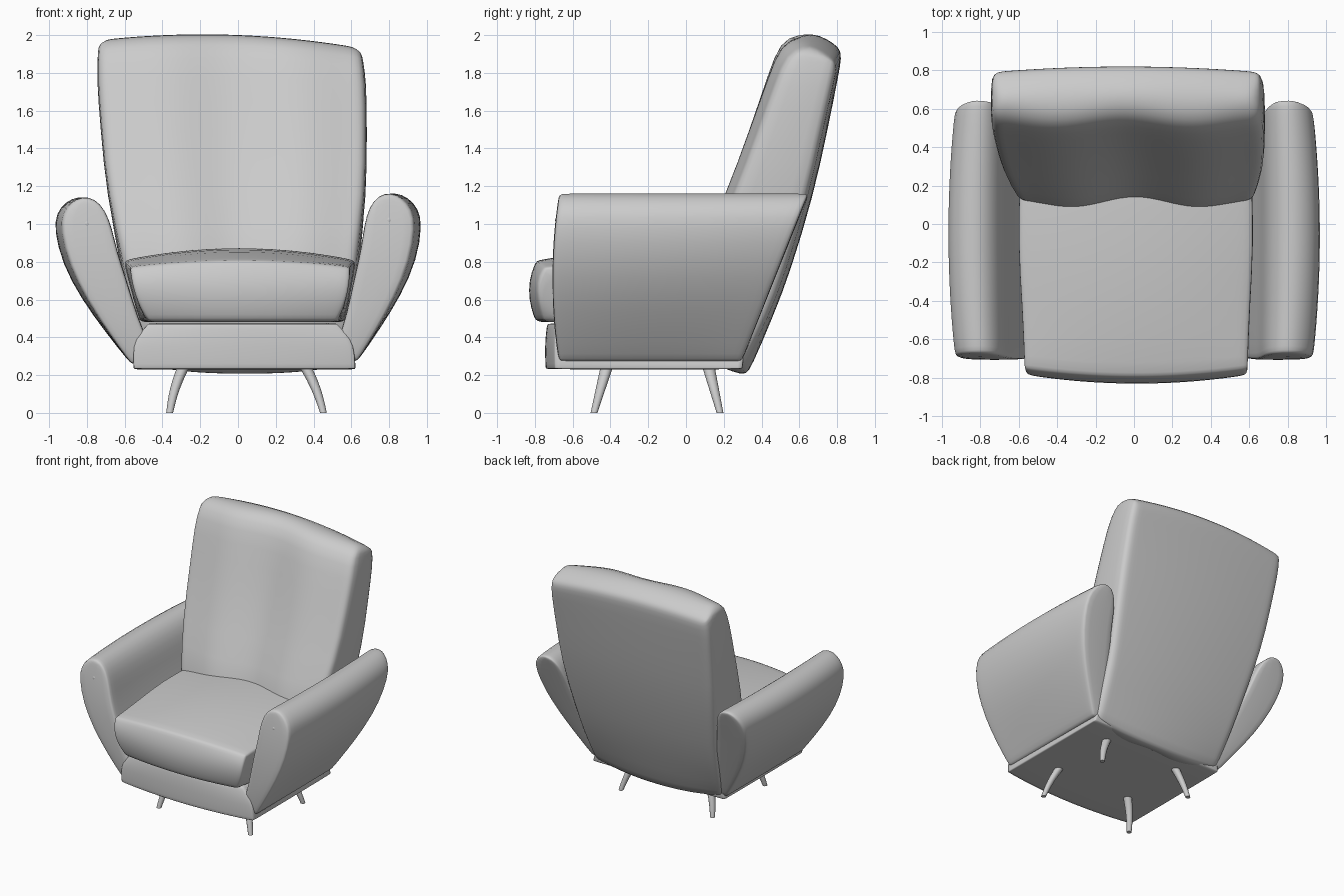
import bpy, bmesh, math
from mathutils import Vector

if "Cube" in bpy.data.objects:
    bpy.data.objects.remove(bpy.data.objects["Cube"])


def clamp(v):
    return max(0.0, min(1.0, v))


def sweep(name, prof, steps, fn, bevel=0.0, lean=True):
    """Sweep a closed profile (even point count) through u = -1..1, capping both ends with quads."""
    bm = bmesh.new()
    n = len(prof)
    rings = []
    for k in range(steps + 1):
        u = -1 + 2 * k / steps
        ring = []
        for i, p in enumerate(prof):
            x, y, z = fn(p, u, i)
            if lean:
                x += 0.045 * (1 - z)      # whole chair leans slightly to one side
            ring.append(bm.verts.new((x, y, z)))
        rings.append(ring)
    for a, b in zip(rings, rings[1:]):
        for i in range(n):
            j = (i + 1) % n
            bm.faces.new((a[i], a[j], b[j], b[i]))
    for r in (rings[0], rings[-1]):
        for i in range(n // 2 - 1):
            bm.faces.new((r[i], r[i + 1], r[n - 2 - i], r[n - 1 - i]))
    bmesh.ops.recalc_face_normals(bm, faces=bm.faces)
    for f in bm.faces:
        f.smooth = True
    me = bpy.data.meshes.new(name)
    bm.to_mesh(me)
    bm.free()
    ob = bpy.data.objects.new(name, me)
    bpy.context.collection.objects.link(ob)
    if bevel:
        b = ob.modifiers.new("Bevel", 'BEVEL')
        b.width, b.segments = bevel, 2
        b.limit_method, b.angle_limit = 'ANGLE', math.radians(48)
        s = ob.modifiers.new("Smooth", 'SUBSURF')
        s.levels = s.render_levels = 1
    return ob


# Backrest: side profile (y, z, half width) swept across x, with two soft lobes in front
back = [(0.15, 0.24, .58), (0.06, 0.60, .60), (0.05, 0.80, .62), (0.21, 1.16, .69),
        (0.335, 1.50, .705), (0.435, 1.80, .715), (0.495, 1.965, .70), (0.59, 2.008, .69),
        (0.71, 2.0, .69), (0.83, 1.925, .70), (0.81, 1.80, .715), (0.75, 1.50, .705),
        (0.675, 1.15, .69), (0.55, 0.74, .63), (0.465, 0.52, .61), (0.325, 0.19, .58)]


def back_fn(p, u, i):
    y, z, w = p
    x = u * w
    top = clamp((z - 1.5) / 0.45)
    if i < 8:
        y += 0.025 * (1 + math.cos(2 * math.pi * u)) * (1 - 0.25 * top)
    else:
        y -= 0.03 * u * u
    z += top * (-0.05 * u * u - 0.03 * x)
    if z < 0.3:
        z += 0.05 * u * u
    return x, y, z


sweep("backrest", back, 16, back_fn, 0.045)

# Seat cushion: crowned top and rounded nose
seat = [(-0.80, 0.485, .50), (-0.832, 0.60, .56), (-0.832, 0.70, .585), (-0.795, 0.81, .59),
        (-0.45, 0.855, .60), (-0.1, 0.875, .625), (0.28, 0.87, .61),
        (0.28, 0.48, .55), (-0.1, 0.48, .54), (-0.45, 0.48, .53),
        (-0.60, 0.48, .52), (-0.66, 0.48, .51), (-0.71, 0.48, .505), (-0.75, 0.48, .50)]


def seat_fn(p, u, i):
    y, z, w = p
    if y < -0.7:
        y += 0.045 * u * u
    if z > 0.75:
        z -= (0.035 if y < -0.7 else 0.065) * u * u
    return u * w, y, z


sweep("seat_cushion", seat, 14, seat_fn, 0.025)

# Base frame with bowed front rail
base = [(-0.745, 0.23, .59), (-0.747, 0.36, .59), (-0.742, 0.42, .55), (-0.735, 0.475, .50),
        (0.30, 0.475, .48), (0.31, 0.42, .52), (0.31, 0.36, .56), (0.30, 0.23, .59)]


def base_fn(p, u, i):
    y, z, w = p
    if y < 0:
        y += 0.05 * u * u
    return u * w, y, z


sweep("base_frame", base, 12, base_fn, 0.012)

# Arms: front outline (x, z) swept from front to the raked rear
arm = [(.60, .265), (.71, .43), (.82, .61), (.905, .80), (.94, .98), (.925, 1.07),
       (.875, 1.13), (.815, 1.157), (.75, 1.145), (.695, 1.08), (.665, .98), (.645, .86),
       (.605, .72), (.55, .50), (.50, .38), (.48, .265)]


def make_arm(side, s):
    def arm_fn(p, u, i):
        x, z = p
        front = -0.67 - 0.04 * (1 - ((z - 0.7) / 0.46) ** 2)
        rear = 0.29 + 0.40 * (z - 0.25)
        t = (u + 1) / 2
        x += 0.035 * (1 - u * u) * clamp((x - 0.6) / 0.3)
        return s * x, front + (rear - front) * t, z + 0.0125 * s * x

    sweep(side + "_arm", arm, 10, arm_fn, 0.022)

    # Round button on the arm front
    bpy.ops.mesh.primitive_uv_sphere_add(segments=12, ring_count=8, radius=0.018,
                                         location=(s * 0.80, -0.682, 1.01 + 0.01 * s))
    ob = bpy.context.object
    ob.name = side + "_arm_button"
    ob.scale.y = 0.6
    bpy.ops.object.shade_smooth()


# Splayed sabre legs: round section along a bent path
circle = [(math.cos(a), math.sin(a)) for a in (2 * math.pi * k / 12 for k in range(12))]


def make_leg(name, s, y_top, y_foot):
    def leg_fn(p, u, i):
        t = (1 - u) / 2                       # 0 at the seat, 1 at the foot
        z = 0.26 * (1 - t)
        r = 0.034 - 0.016 * t
        bend = t + 0.12 * math.sin(math.pi * t)
        x = s * (0.315 + 0.092 * bend) + r * p[0]
        y = y_top + (y_foot - y_top) * t + r * p[1]
        return x, y, z

    sweep(name, circle, 6, leg_fn)
    ob = bpy.data.objects[name]
    bpy.context.view_layer.objects.active = ob
    bpy.ops.object.select_all(action='DESELECT')
    ob.select_set(True)
    bpy.ops.object.shade_smooth_by_angle(angle=math.radians(40))


for side, s in (("left", -1), ("right", 1)):
    make_arm(side, s)
    make_leg("front_leg_" + side, s, -0.415, -0.487)
    make_leg("rear_leg_" + side, s, 0.115, 0.18)
